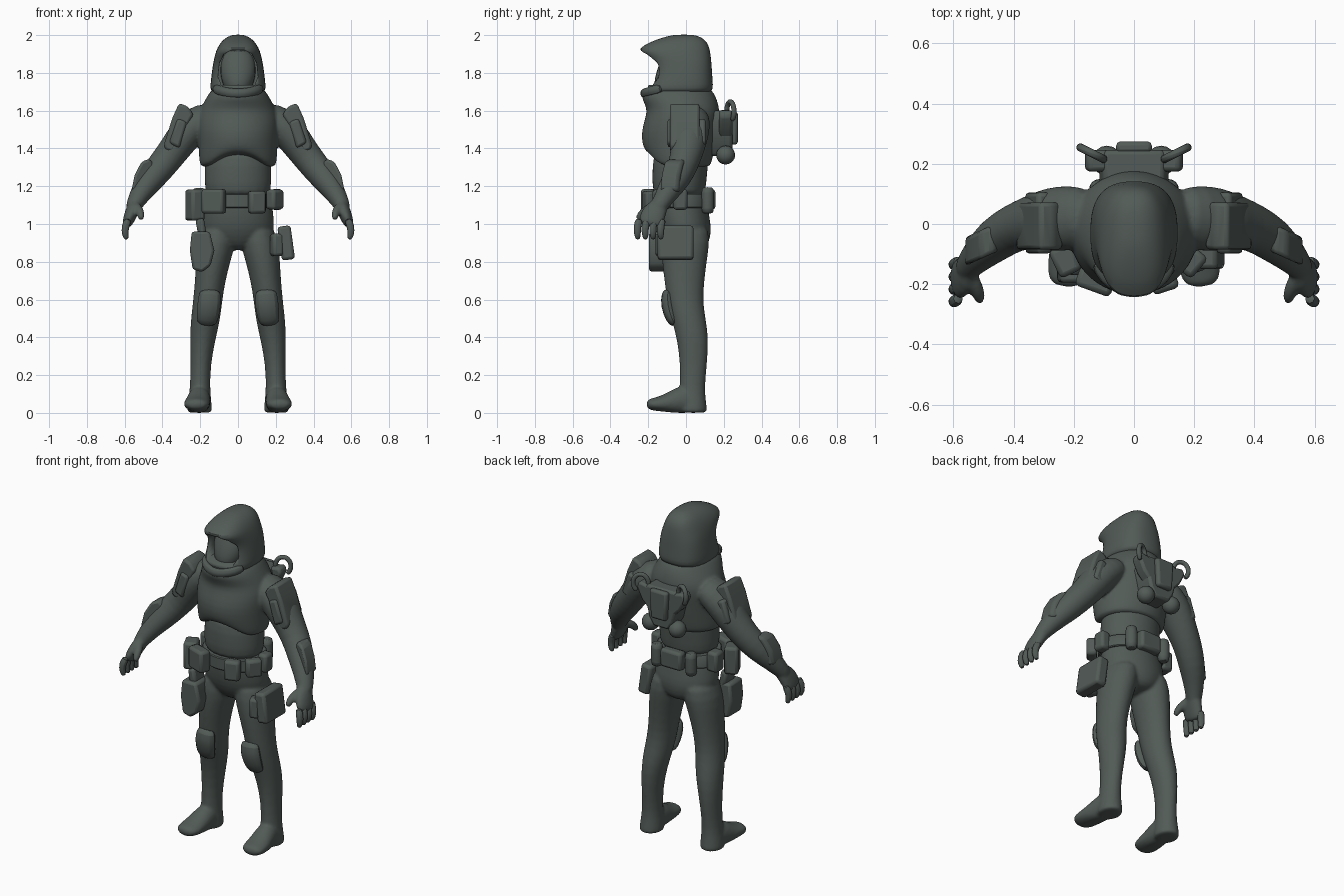
import bpy, bmesh, math
from mathutils import Vector, Matrix

cloth = bpy.data.materials.new("dark_grey_green")
cloth.diffuse_color = (0.085, 0.105, 0.095, 1)


def select(*obs):
    bpy.ops.object.select_all(action='DESELECT')
    for ob in obs:
        ob.select_set(True)
    bpy.context.view_layer.objects.active = obs[0]


def bake(ob):
    select(ob)
    for m in [m.name for m in ob.modifiers if 'by Angle' not in m.name]:
        bpy.ops.object.modifier_apply(modifier=m)


def finish(name, bm, subdiv=0, bevel=0.0):
    bmesh.ops.recalc_face_normals(bm, faces=bm.faces[:])
    me = bpy.data.meshes.new(name)
    bm.to_mesh(me)
    bm.free()
    me.materials.append(cloth)
    ob = bpy.data.objects.new(name, me)
    bpy.context.scene.collection.objects.link(ob)
    if bevel:
        m = ob.modifiers.new("bevel", 'BEVEL')
        m.width, m.segments, m.limit_method = bevel, 2, 'ANGLE'
    if subdiv:
        m = ob.modifiers.new("subdivision", 'SUBSURF')
        m.levels = m.render_levels = subdiv
    select(ob)
    bpy.ops.object.shade_smooth_by_angle(angle=math.radians(40))
    return ob


def fuse(name, obs, voxel=.009, rounds=5):
    """Melt overlapping parts into one smooth skin."""
    for ob in obs:
        bake(ob)
    select(*obs)
    bpy.ops.object.join()
    ob = obs[0]
    ob.name = name
    m = ob.modifiers.new("remesh", 'REMESH')
    m.mode, m.voxel_size, m.use_smooth_shade = 'VOXEL', voxel, True
    ob.modifiers.new("smooth", 'SMOOTH').iterations = rounds
    bake(ob)


def skin(bm, rings):
    """Bridge equal rings of points and cap both ends."""
    vs = [[bm.verts.new(p) for p in r] for r in rings]
    n = len(vs[0])
    for a, b in zip(vs, vs[1:]):
        for i in range(n):
            bm.faces.new((a[i], a[(i + 1) % n], b[(i + 1) % n], b[i]))
    bm.faces.new(vs[0])
    bm.faces.new(vs[-1])


def loft(name, rows, n=20, side=1, lift=None, subdiv=1, power=1.0):
    """Stack of level ovals: (z, centre x, half width, front y, back y)."""
    bm = bmesh.new()
    rings = []
    for z, cx, hx, yf, yb in rows:
        ring = []
        for i in range(n):
            c, s = (math.copysign(abs(f(2 * math.pi * i / n)) ** power, f(2 * math.pi * i / n))
                    for f in (math.cos, math.sin))
            x, y = cx + hx * c, (yf + yb) / 2 + (yb - yf) / 2 * s
            ring.append((side * x, y, z + (lift(x, y, z) if lift else 0)))
        rings.append(ring)
    skin(bm, rings)
    return finish(name, bm, subdiv)


def tube(name, pts, ref=(0, 1, 0), n=12, side=1):
    """Limb along a path of (x, y, z, radius along ref, other radius)."""
    bm = bmesh.new()
    P = [Vector(p[:3]) for p in pts]
    rings = []
    for i, p in enumerate(P):
        t = (P[min(i + 1, len(P) - 1)] - P[max(i - 1, 0)]).normalized()
        a = Vector(ref)
        a = (a - t * a.dot(t)).normalized()
        b = t.cross(a)
        ring = [p + a * math.cos(w) * pts[i][3] + b * math.sin(w) * pts[i][4]
                for w in [2 * math.pi * k / n for k in range(n)]]
        rings.append([(side * v.x, v.y, max(v.z, 0)) for v in ring])
    skin(bm, rings)
    return finish(name, bm, 1)


def prism(name, prof, y0, y1, side=1, shear=0.0, bevel=0.014):
    """Outline in x and z, pulled along y."""
    bm = bmesh.new()
    skin(bm, [[(side * x, y + shear * (x - prof[0][0]), z) for x, z in prof] for y in (y0, y1)])
    return finish(name, bm, bevel=bevel)


def box(name, c, size, turn=0, tilt=0, bevel=0.016):
    bm = bmesh.new()
    M = (Matrix.Translation(c) @ Matrix.Rotation(math.radians(turn), 4, 'Z')
         @ Matrix.Rotation(math.radians(tilt), 4, 'Y') @ Matrix.Diagonal((*size, 1)))
    bmesh.ops.create_cube(bm, size=1, matrix=M)
    return finish(name, bm, bevel=bevel)


# Hood with a peaked brow and an arched face opening
hood = loft("hood", [
    (1.685, 0, .142, -.205, .135), (1.72, 0, .148, -.210, .145), (1.76, 0, .145, -.185, .142),
    (1.82, 0, .137, -.175, .138), (1.865, 0, .130, -.190, .135), (1.905, 0, .120, -.243, .130),
    (1.93, 0, .111, -.252, .126), (1.965, 0, .090, -.190, .112), (1.99, 0, .060, -.115, .080),
    (2.003, 0, .025, -.060, .040)], n=24, power=.78)
arch = [(-.088, 1.735), (.088, 1.735), (.105, 1.78), (.098, 1.85), (.073, 1.90),
        (.035, 1.92), (-.035, 1.92), (-.073, 1.90), (-.098, 1.85), (-.105, 1.78)]
cutter = prism("opening_cutter", arch, -.4, -.08, bevel=0)
cut = hood.modifiers.new("opening", 'BOOLEAN')
cut.operation, cut.object, cut.solver = 'DIFFERENCE', cutter, 'EXACT'
bake(hood)
bpy.data.objects.remove(cutter)

# Face mask inside the hood, and the chin guard below it
loft("face_mask", [(1.69, 0, .06, -.165, 0), (1.74, 0, .085, -.175, 0), (1.80, 0, .100, -.162, 0),
                   (1.86, 0, .095, -.140, 0), (1.93, 0, .07, -.11, 0)], n=12)
chin = [(.125, -.12, 1.72), (.10, -.18, 1.705), (.05, -.213, 1.695), (0, -.224, 1.69)]
chin += [(-x, y, z) for x, y, z in chin[-2::-1]]
tube("chin_guard", [(*p, .028, .024) for p in chin], ref=(0, 0, 1), n=8)


# Draped vest whose lower edge rises at the middle of the front
def hem(x, y, z):
    return .075 * max(0, 1 - (x / .16) ** 2) * max(0, (1.42 - z) / .12) if y < -.03 else 0


upper = [loft("vest", [
    (1.73, 0, .125, -.19, .12), (1.695, 0, .152, -.235, .148), (1.66, 0, .174, -.235, .165),
    (1.61, 0, .200, -.205, .178), (1.56, 0, .217, -.217, .178), (1.49, 0, .214, -.238, .167),
    (1.42, 0, .209, -.233, .157), (1.35, 0, .208, -.218, .142), (1.305, 0, .203, -.202, .132),
    (1.30, 0, .17, -.165, .10)], n=28, lift=hem)]
lower = [loft("waist", [(1.42, 0, .17, -.17, .12), (1.3, 0, .18, -.18, .12), (1.22, 0, .177, -.18, .107),
                        (1.12, 0, .18, -.176, .107)]),
         loft("hips", [(1.17, 0, .178, -.174, .105), (1.08, 0, .186, -.170, .118),
                       (1.0, 0, .196, -.158, .134), (.94, 0, .19, -.135, .134),
                       (.88, 0, .12, -.095, .115), (.86, 0, .04, -.05, .07)])]
loft("belt", [(1.085, 0, .19, -.182, .122), (1.09, 0, .195, -.187, .126),
              (1.155, 0, .191, -.187, .120), (1.16, 0, .186, -.182, .116)], n=28, subdiv=0)

for s, w in ((1, "right"), (-1, "left")):
    # Leg, boot and knee pad
    lower.append(loft(w + "_leg", [
        (1.02, .095, .08, -.125, .12), (.9, .113, .106, -.134, .129), (.8, .132, .092, -.130, .112),
        (.68, .15, .081, -.114, .097), (.58, .162, .079, -.10, .092), (.48, .174, .079, -.074, .110),
        (.38, .188, .068, -.047, .122), (.25, .198, .054, -.032, .112), (.13, .201, .054, -.034, .100),
        (.06, .203, .064, -.042, .108), (.008, .204, .068, -.042, .114), (0, .204, .062, -.035, .108)],
        n=16, side=s))
    lower.append(tube(w + "_boot", [
        (.203, .06, .06, .058, .07), (.205, -.02, .07, .064, .085), (.212, -.07, .055, .068, .065),
        (.218, -.14, .047, .075, .040), (.222, -.185, .045, .067, .034), (.223, -.21, .045, .038, .02)],
        ref=(1, 0, 0), side=s))
    tube(w + "_knee_pad", [(.148, -.09, .65, .05, .02), (.148, -.098, .635, .064, .036),
                           (.153, -.098, .57, .070, .042), (.163, -.073, .49, .062, .036),
                           (.167, -.055, .465, .05, .02)], ref=(1, 0, 0), n=8, side=s)
    # Arm, hand, fingers and thumb
    upper.append(tube(w + "_arm", [
        (.13, .03, 1.59, .09, .07), (.21, .02, 1.545, .112, .090), (.28, .015, 1.475, .109, .094),
        (.34, .005, 1.39, .092, .084), (.395, -.01, 1.32, .080, .081), (.46, -.05, 1.24, .077, .075),
        (.515, -.10, 1.165, .060, .058), (.55, -.14, 1.10, .047, .044), (.565, -.16, 1.07, .04, .035)],
        n=16, side=s))
    upper.append(tube(w + "_hand", [(.535, -.12, 1.12, .042, .04), (.56, -.165, 1.07, .066, .038),
                                    (.58, -.185, 1.02, .074, .032), (.592, -.19, .985, .055, .024)], side=s))
    for i in range(4):
        y = -.255 + .041 * i
        tube(f"{w}_finger_{i+1}", [(.58, y + .01, 1.03, .023, .023), (.598, y - .004, .985, .022, .022),
                                   (.598, y - .002, .945, .020, .020), (.588, y, .916, .012, .012)],
             n=8, side=s)
    upper.append(tube(w + "_thumb", [(.55, -.16, 1.10, .03, .03), (.525, -.205, 1.08, .026, .026),
                                     (.513, -.24, 1.05, .024, .024), (.512, -.258, 1.02, .016, .016)],
                      n=8, side=s))
    # Armour plates on the upper arm and forearm
    prism(w + "_shoulder_plate", [(.235, 1.58), (.265, 1.622), (.312, 1.64), (.348, 1.56), (.392, 1.42),
                                  (.385, 1.393), (.345, 1.38), (.28, 1.5)], -.085, .072, s)
    prism(w + "_shoulder_trim", [(.27, 1.54), (.32, 1.56), (.365, 1.43), (.31, 1.40)], -.098, .105, s)
    prism(w + "_forearm_plate", [(.44, 1.31), (.468, 1.345), (.51, 1.33), (.547, 1.26), (.563, 1.18),
                                 (.535, 1.165), (.48, 1.22)], -.085, .01, s, shear=-.45)
    # Backpack wings, carry loops, round canisters and belt tubes
    prism(w + "_pack_wing", [(.07, 1.59), (.15, 1.605), (.165, 1.57), (.13, 1.50), (.07, 1.44)],
          .175, .245, s)
    tube(w + "_pack_loop", [(.14 + .04 * math.cos(a), .235 + .02 * math.cos(a), 1.595 + .055 * math.sin(a),
                             .015, .015) for a in [math.pi * (k / 6 - .35) for k in range(11)]], n=8, side=s)
    bm = bmesh.new()
    bmesh.ops.create_uvsphere(bm, u_segments=16, v_segments=10, radius=.05,
                              matrix=Matrix.Translation((s * .09, .21, 1.365)))
    finish(w + "_canister", bm)
    tube(w + "_back_tube", [(.115, .115, z, r, r) for z, r in ((1.055, .025), (1.065, .036), (1.185, .036),
                                                               (1.195, .025))], side=s)
fuse("upper_suit", upper, rounds=3)
fuse("lower_suit", lower)

# Backpack body
prism("backpack", [(-.10, 1.60), (.10, 1.60), (.115, 1.54), (.08, 1.41), (.05, 1.36), (-.05, 1.36),
                   (-.08, 1.41), (-.115, 1.54)], .12, .245)
prism("backpack_panel", [(-.06, 1.595), (.06, 1.595), (.05, 1.42), (-.05, 1.42)], .235, .274)

# Belt pouches: position, size, turn
for name, c, size, turn in (
        ("front_left_pouch", (-.128, -.19, 1.12), (.125, .07, .13), -20),
        ("side_left_pouch", (-.228, -.12, 1.10), (.10, .08, .165), -65),
        ("front_right_pouch", (.10, -.195, 1.115), (.09, .06, .12), 18),
        ("outer_right_pouch", (.195, -.13, 1.13), (.09, .06, .105), 50),
        ("hip_right_pouch", (.205, -.03, 1.13), (.06, .075, .11), 0),
        ("hip_left_pouch", (-.205, .01, 1.13), (.07, .08, .12), 0),
        ("rear_pouch", (0, .125, 1.13), (.14, .06, .11), 0)):
    box(name, c, size, turn)

# Thigh pouch on the right, holster on the left
box("thigh_pouch", (.255, -.055, .90), (.07, .19, .18), tilt=-8)
box("thigh_pouch_front", (.205, -.125, .89), (.06, .07, .12), 20)
prism("holster", [(-.245, .96), (-.15, .96), (-.125, .86), (-.145, .78), (-.19, .745), (-.24, .76),
                  (-.255, .86)], -.195, -.07)
box("holster_grip", (-.195, -.12, .98), (.045, .10, .10), tilt=-10)
